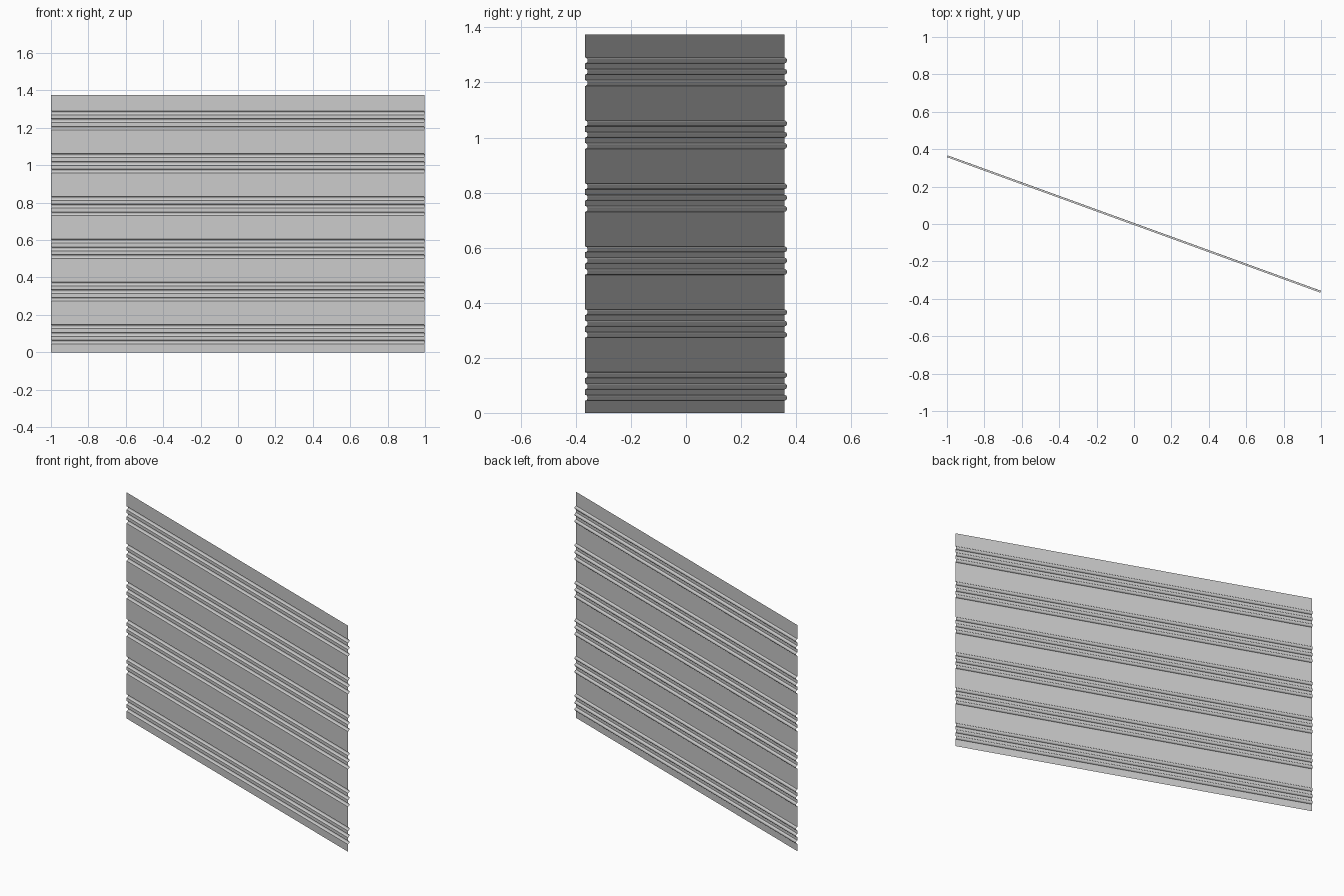
import bpy, math
from mathutils import Vector

cube = bpy.data.objects.get("Cube")
if cube:
    bpy.data.objects.remove(cube, do_unlink=True)

HEIGHT = 1.375
RADIUS = 0.0106        # rib radius
GROUPS, RIBS = 6, 3
FIRST, GROUP_PITCH, RIB_PITCH = 0.055, 0.2286, 0.041
SEGMENTS = 8

# Plain sheet metal
metal = bpy.data.materials.new("grey metal")
metal.use_nodes = True
colour = (0.60, 0.60, 0.60, 1)
metal.diffuse_color = colour
metal.node_tree.nodes["Principled BSDF"].inputs["Base Color"].default_value = colour

# Side profile (offset, z): flat strips with half-round ribs in groups of three
profile = [(0, 0)]
for g in range(GROUPS):
    for r in range(RIBS):
        zc = FIRST + g * GROUP_PITCH + r * RIB_PITCH
        for s in range(SEGMENTS + 1):
            a = math.pi * s / SEGMENTS
            profile.append((RADIUS * math.sin(a), zc - RADIUS * math.cos(a)))
profile.append((0, HEIGHT))

# Sweep the profile between the two ends of the angled panel
left_end, right_end = Vector((0.996, -0.367, 0)), Vector((-1.0, 0.357, 0))
along = (left_end - right_end).normalized()
outward = Vector((-along.y, along.x, 0))
verts, faces = [], []
for off, z in profile:
    for end in (right_end, left_end):
        verts.append(end + outward * off + Vector((0, 0, z)))
for i in range(len(profile) - 1):
    faces.append((2 * i, 2 * i + 2, 2 * i + 3, 2 * i + 1))

mesh = bpy.data.meshes.new("ribbed_panel")
mesh.from_pydata(verts, [], faces)
mesh.materials.append(metal)
panel = bpy.data.objects.new("ribbed_panel", mesh)
bpy.context.collection.objects.link(panel)

# Smooth ribs, crisp creases where they meet the sheet
bpy.context.view_layer.objects.active = panel
panel.select_set(True)
bpy.ops.object.shade_smooth_by_angle(angle=math.radians(35))
